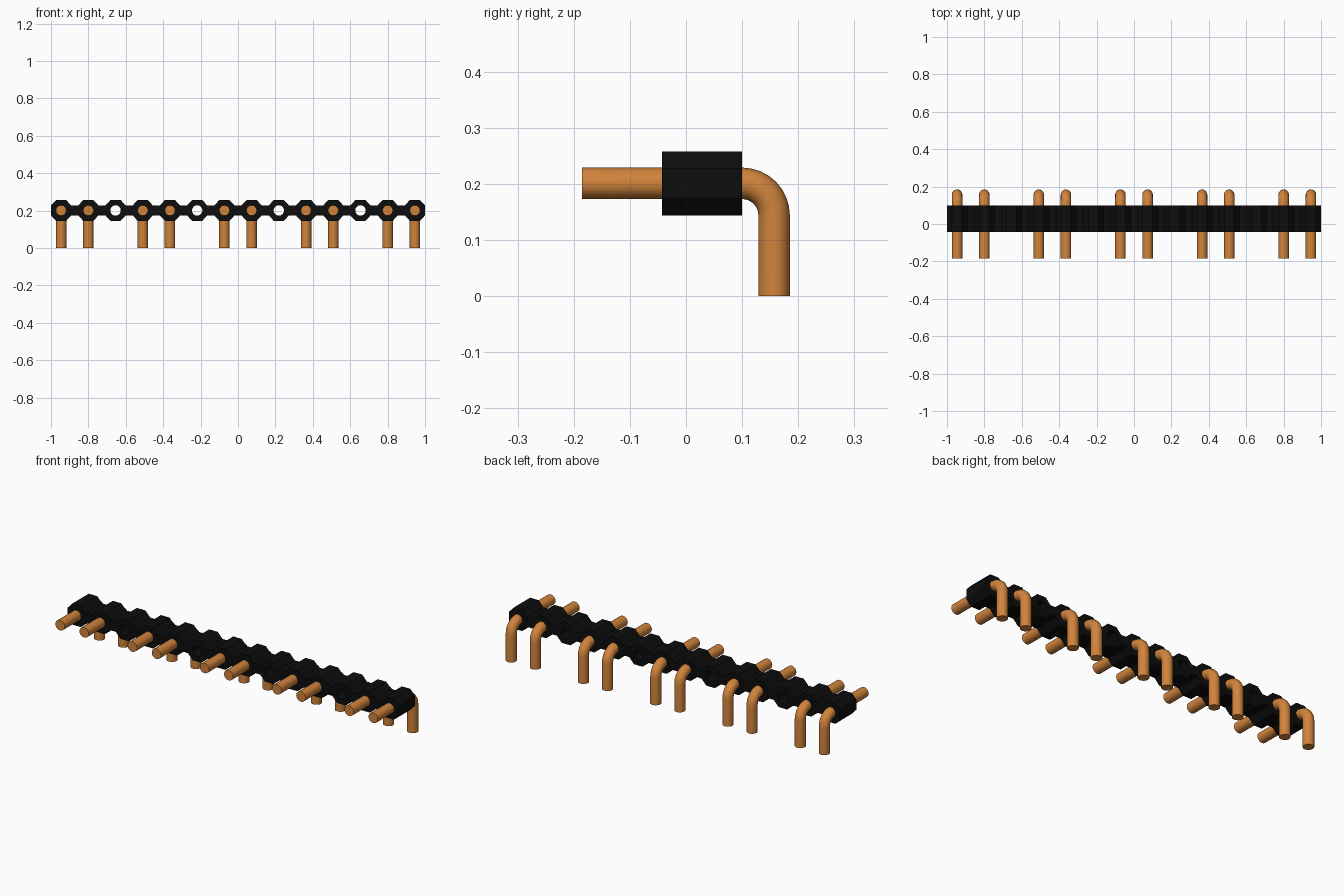
import bpy
from math import sin, cos, pi, radians

default = bpy.data.objects.get("Cube")
if default:
    bpy.data.objects.remove(default, do_unlink=True)

CELLS, PITCH = 14, 0.1455
AXIS_Z, PIN_R, BEND_R = 0.201, 0.028, 0.057
HALF, FLAT = 0.057, 0.026            # housing cell half height, half length of its flats
END = 0.0545                         # housing cell half width
BODY_FRONT, BODY_BACK = -0.043, 0.1
PIN_TIP = -0.185


def material(name, rgb):
    mat = bpy.data.materials.new(name)
    mat.use_nodes = True
    mat.diffuse_color = (*rgb, 1)
    mat.node_tree.nodes["Principled BSDF"].inputs["Base Color"].default_value = (*rgb, 1)
    return mat


def add_spline(curve, points, cyclic):
    spline = curve.splines.new("POLY")
    spline.points.add(len(points) - 1)
    for p, co in zip(spline.points, points):
        p.co = (*co, 1)
    spline.use_cyclic_u = cyclic


def curve_to_mesh(curve, name, mat):
    """Turn a curve into a mesh object with clean smoothing."""
    temp = bpy.data.objects.new(name + "_curve", curve)
    bpy.context.collection.objects.link(temp)
    graph = bpy.context.evaluated_depsgraph_get()
    mesh = bpy.data.meshes.new_from_object(temp.evaluated_get(graph))
    bpy.data.objects.remove(temp, do_unlink=True)
    mesh.name = name
    mesh.materials.clear()
    mesh.materials.append(mat)
    obj = bpy.data.objects.new(name, mesh)
    bpy.context.collection.objects.link(obj)
    bpy.ops.object.select_all(action="DESELECT")
    obj.select_set(True)
    bpy.context.view_layer.objects.active = obj
    bpy.ops.object.shade_smooth_by_angle(angle=radians(30))
    return obj


black = material("black plastic", (0.004, 0.004, 0.004))
copper = material("copper", (0.64, 0.23, 0.045))

centres = [(i - (CELLS - 1) / 2) * PITCH for i in range(CELLS)]
pin_xs = [x for i, x in enumerate(centres) if i % 3 != 2]
hole_xs = [x for i, x in enumerate(centres) if i % 3 == 2]

# Housing: a row of joined octagons, pierced where a pin is missing
profile = bpy.data.curves.new("housing_profile", "CURVE")
profile.dimensions = "2D"
profile.fill_mode = "BOTH"
profile.extrude = (BODY_BACK - BODY_FRONT) / 2
top = [(x + dx, z, 0) for x in centres
       for dx, z in ((-END, FLAT), (-FLAT, HALF), (FLAT, HALF), (END, FLAT))]
add_spline(profile, top + [(x, -z, 0) for x, z, _ in reversed(top)], True)
for x in hole_xs:
    add_spline(profile, [(x + PIN_R * cos(a * pi / 8), PIN_R * sin(a * pi / 8), 0)
                         for a in range(16)], True)
housing = curve_to_mesh(profile, "housing", black)
housing.rotation_euler.x = pi / 2
housing.location = (0, (BODY_FRONT + BODY_BACK) / 2, AXIS_Z)

# Pins: round rods bent down behind the housing
path = bpy.data.curves.new("pin_path", "CURVE")
path.dimensions = "3D"
path.bevel_depth = PIN_R
path.bevel_resolution = 6
path.use_fill_caps = True
bend = [(0, BODY_BACK + BEND_R * sin(a * pi / 16), AXIS_Z - BEND_R * (1 - cos(a * pi / 16)))
        for a in range(9)]
add_spline(path, [(0, PIN_TIP, AXIS_Z)] + bend + [(0, BODY_BACK + BEND_R, 0)], False)
first_pin = curve_to_mesh(path, "pin_1", copper)
first_pin.location.x = pin_xs[0]
for n, x in enumerate(pin_xs[1:], 2):
    pin = bpy.data.objects.new(f"pin_{n}", first_pin.data)
    pin.location.x = x
    bpy.context.collection.objects.link(pin)
